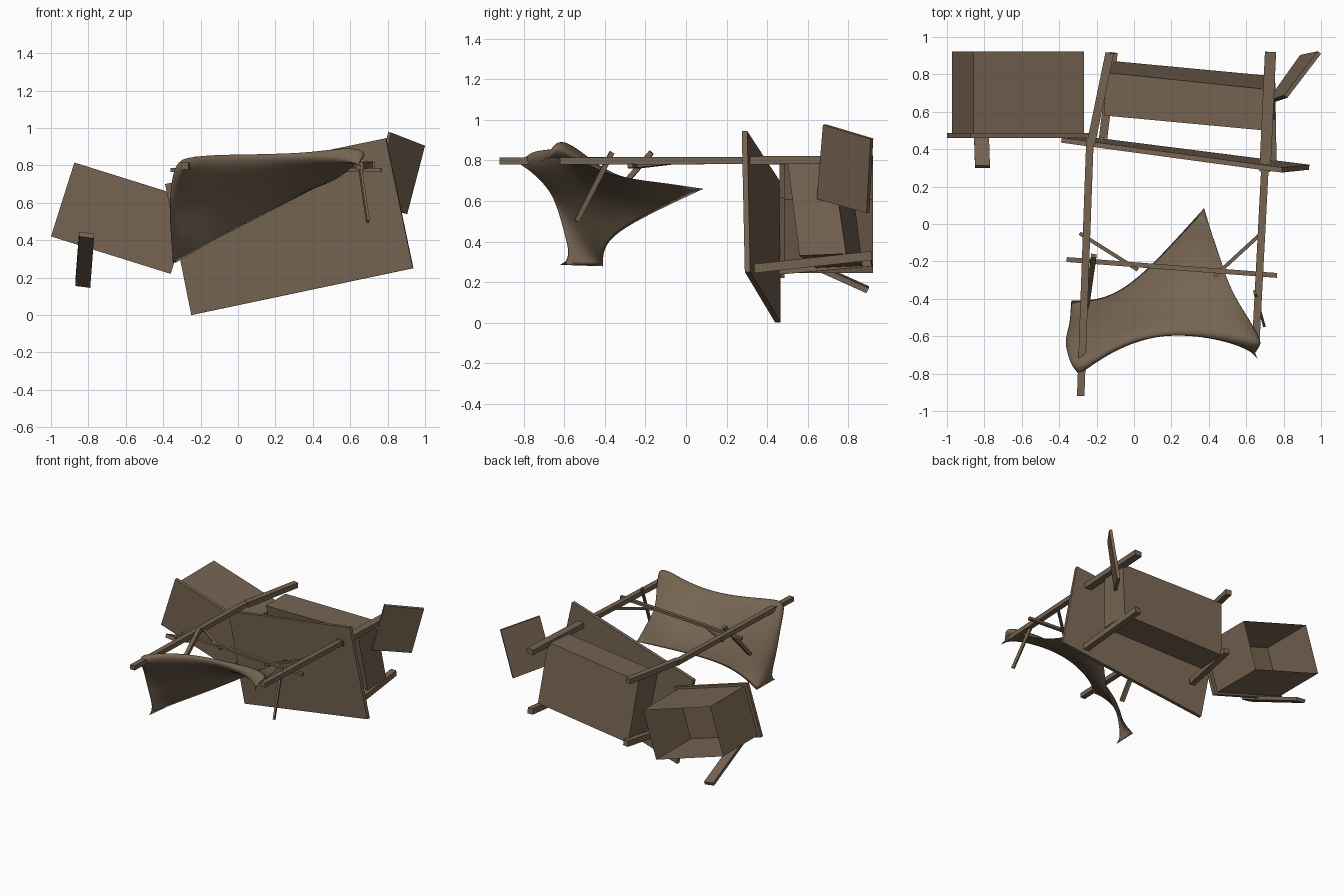
import bpy, bmesh, math
from mathutils import Vector as V

if "Cube" in bpy.data.objects:
    bpy.data.objects.remove(bpy.data.objects["Cube"])

wood = bpy.data.materials.new("weathered brown")
wood.diffuse_color = (0.18, 0.127, 0.083, 1)
wood.use_nodes = True
wood.node_tree.nodes["Principled BSDF"].inputs["Base Color"].default_value = wood.diffuse_color


def make(name, verts, faces):
    me = bpy.data.meshes.new(name)
    me.from_pydata([tuple(v) for v in verts], [], faces)
    bm = bmesh.new()
    bm.from_mesh(me)
    bmesh.ops.recalc_face_normals(bm, faces=bm.faces)
    bm.to_mesh(me)
    bm.free()
    me.materials.append(wood)
    ob = bpy.data.objects.new(name, me)
    bpy.context.collection.objects.link(ob)
    return ob


SIDES = [(0, 1, 5, 4), (1, 2, 6, 5), (2, 3, 7, 6), (3, 0, 4, 7)]


def prism(name, quad, offset, caps=(True, True)):
    """Extrude a quad along an offset vector."""
    q = [V(p) for p in quad]
    f = list(SIDES)
    if caps[0]:
        f.append((0, 1, 2, 3))
    if caps[1]:
        f.append((4, 5, 6, 7))
    return make(name, q + [p + V(offset) for p in q], f)


def bar(name, a, b, w, h):
    """Rectangular bar between two points, w across, h high."""
    a, b = V(a), V(b)
    d = (b - a).normalized()
    s = d.cross(V((0, 0, 1))).normalized()
    u = s.cross(d)
    q = [a + s * x * w / 2 + u * z * h / 2 for x, z in ((-1, -1), (1, -1), (1, 1), (-1, 1))]
    return prism(name, q, b - a)


# large leaning board
prism("large_board", [(-.25, .44, .0), (.935, .29, .25), (.79, .275, .945), (-.39, .435, .70)],
      (.003, .027, 0))

# leaning box behind the board
make("leaning_box", [(.75, .56, .33), (-.10, .64, .27), (-.16, .58, .75), (.70, .50, .80),
                     (.75, .79, .34), (-.10, .87, .28), (-.15, .81, .76), (.71, .72, .81)],
     SIDES + [(0, 1, 2, 3), (4, 5, 6, 7)])
bar("lower_leg_right", (.74, .32, .265), (.73, .915, .33), .045, .045)
bar("lower_leg_left", (-.165, .46, .26), (-.11, .915, .30), .045, .045)

# crate: front plate and open-backed tube
plate = [(-1.0, .46, .42), (-.875, .46, .815), (-.235, .46, .615), (-.36, .46, .22)]
prism("crate_front", plate, (0, .027, 0))
mid = sum((V(p) for p in plate), V()) / 4
tube = [mid + (V(p) - mid) * .92 + V((-.003, .027, 0)) for p in plate]
prism("crate_walls", tube, (0, .435, 0), (True, False))

# loose plank under the crate
prism("loose_plank", [(-.85, .30, .42), (-.77, .30, .41), (-.79, .89, .145), (-.87, .89, .155)],
      (0, .012, .025))

# small board at the right
P, Q, R, S = [V(p) for p in ((.82, .675, .975), (1.0, .91, .905), (.905, .89, .54), (.73, .645, .61))]
prism("small_board", [P, Q, R, S], (Q - P).cross(R - P).normalized() * .022)

# long poles
bar("left_pole", (-.285, -.92, .797), (-.235, .46, .80), .04, .036)
bar("left_pole_rear", (-.23, .43, .80), (-.13, .915, .80), .045, .04)
bar("right_pole", (.652, -.62, .797), (.70, .30, .80), .04, .036)
bar("right_pole_rear", (.70, .28, .80), (.73, .92, .805), .06, .04)

# cross bar, braces and props
bar("cross_bar", (-.36, -.19, .775), (.765, -.275, .775), .026, .02)
bar("left_brace", (-.29, -.05, .79), (.02, -.245, .767), .02, .015)
bar("right_brace", (.67, -.06, .79), (.43, -.28, .767), .02, .015)
bar("right_prop", (.645, -.365, .84), (.695, -.54, .50), .014, .025)
bar("left_prop", (-.215, -.17, .84), (-.254, -.44, .53), .03, .025)

# draped cloth: front edge, ridge, then down the back to the trailing edge
rows = [
    [(-.27, -.85, .79), (-.21, -.79, .79), (-.10, -.71, .80), (.12, -.61, .83), (.40, -.63, .83), (.66, -.72, .79)],
    [(-.35, -.76, .86), (-.26, -.75, .90), (-.10, -.64, .91), (.12, -.57, .89), (.42, -.58, .90), (.68, -.64, .97)],
    [(-.38, -.68, .68), (-.36, -.58, .63), (-.20, -.53, .66), (.10, -.44, .72), (.42, -.40, .77), (.75, -.60, .84)],
    [(-.36, -.64, .45), (-.36, -.52, .42), (-.20, -.46, .50), (.06, -.35, .60), (.38, -.18, .69), (.60, -.48, .74)],
    [(-.35, -.62, .285), (-.335, -.41, .278), (-.17, -.41, .38), (.03, -.30, .48), (.375, .085, .66), (.47, -.24, .71)],
]
n, m = 6, 5
pts = [V(p) for r in rows for p in r]
under = {}
for i in (2, 3):                       # underside rows share the end columns
    for j in range(1, n - 1):
        under[i, j] = len(pts)
        pts.append(V(rows[i][j]) + V((0, -.03, -.03)) * (1 if i == 2 else .5))


def top(i, j):
    return i * n + j


def low(i, j):
    return under.get((i, j), i * n + j)


faces = []
for fn, steps in ((top, [0, 1, 2, 3, 4]), (low, [0, 2, 3, 4])):
    for a, b in zip(steps, steps[1:]):
        for j in range(n - 1):
            faces.append((fn(a, j), fn(a, j + 1), fn(b, j + 1), fn(b, j)))
# drop the doubled trailing end faces, close the front ends
faces += [(top(0, j), top(1, j), top(2, j)) for j in (0, n - 1)]
cloth = make("draped_cloth", pts, faces)
# keep the cloth's corners pointed
crease = cloth.data.attributes.new("crease_vert", "FLOAT", "POINT")
for corner in (0, 5, 24, 25, 28):
    crease.data[corner].value = 1.0
sub = cloth.modifiers.new("smooth", "SUBSURF")
sub.levels = sub.render_levels = 3
for poly in cloth.data.polygons:
    poly.use_smooth = True
# the thin trailing edge stays in place
ce = cloth.data.attributes.new("crease_edge", "FLOAT", "EDGE")
for e in cloth.data.edges:
    if all(24 <= v < 30 for v in e.vertices):
        ce.data[e.index].value = 1.0
